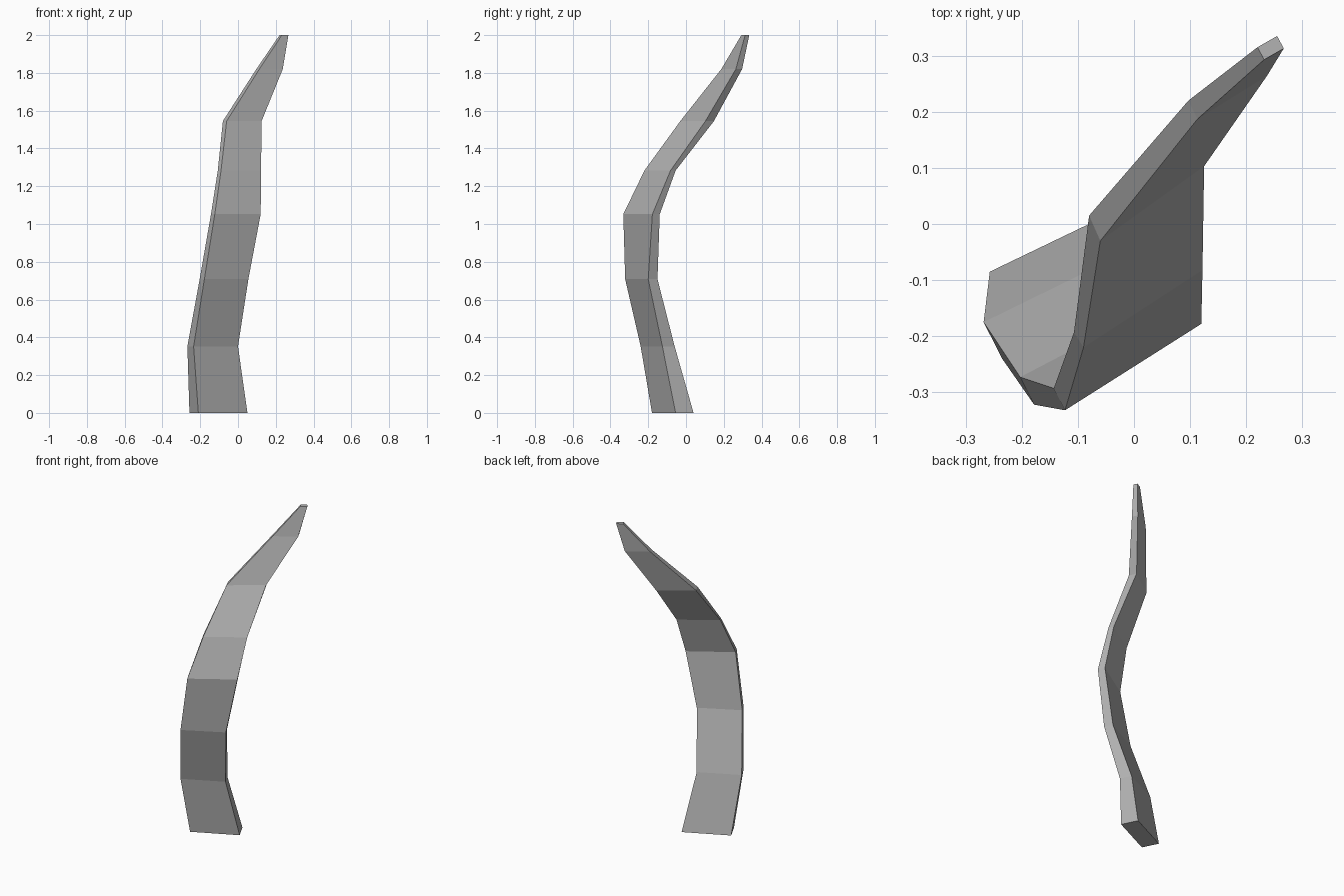
import bpy
import bmesh
from mathutils import Vector

default_cube = bpy.data.objects.get("Cube")
if default_cube:
    bpy.data.objects.remove(default_cube, do_unlink=True)


def make_material(name, color):
    material = bpy.data.materials.new(name)
    material.use_nodes = True
    material.diffuse_color = color
    shader = material.node_tree.nodes["Principled BSDF"]
    shader.inputs["Base Color"].default_value = color
    return material


# Cross-sections from base to tip: height, front right corner,
# front left corner, back right corner
SECTIONS = [
    (0, (-.21, -.18), (.05, -.055), (-.257, -.085)),
    (.352, (-.235, -.24), (0, -.125), (-.268, -.175)),
    (.708, (-.178, -.322), (.055, -.2), (-.203, -.273)),
    (1.052, (-.123, -.332), (.12, -.178), (-.143, -.293)),
    (1.283, (-.09, -.22), (.122, -.082), (-.107, -.193)),
    (1.545, (-.06, -.03), (.125, .103), (-.08, .015)),
    (1.82, (.113, .187), (.237, .264), (.097, .22)),
    (2, (.232, .293), (.267, .313), (.22, .315)),
]


def add_ring(bm, height, front_right, front_left, back_right):
    """Add a parallelogram section; the fourth corner follows from the others."""
    a, b, d = Vector(front_right), Vector(front_left), Vector(back_right)
    corners = (a, b, b + d - a, d)
    return [bm.verts.new((p.x, p.y, height)) for p in corners]


# Twisted, curved blade lofted through the sections
bm = bmesh.new()
rings = [add_ring(bm, *section) for section in SECTIONS]
for lower, upper in zip(rings, rings[1:]):
    for i in range(len(lower)):
        j = (i + 1) % len(lower)
        bm.faces.new((lower[i], lower[j], upper[j], upper[i]))

# Flat base and tip
bm.faces.new(list(reversed(rings[0])))
bm.faces.new(rings[-1])
bmesh.ops.recalc_face_normals(bm, faces=bm.faces[:])

mesh = bpy.data.meshes.new("curved_blade")
bm.to_mesh(mesh)
bm.free()
mesh.materials.append(make_material("plain grey", (.45, .45, .45, 1)))
blade = bpy.data.objects.new("curved_blade", mesh)
bpy.context.collection.objects.link(blade)
